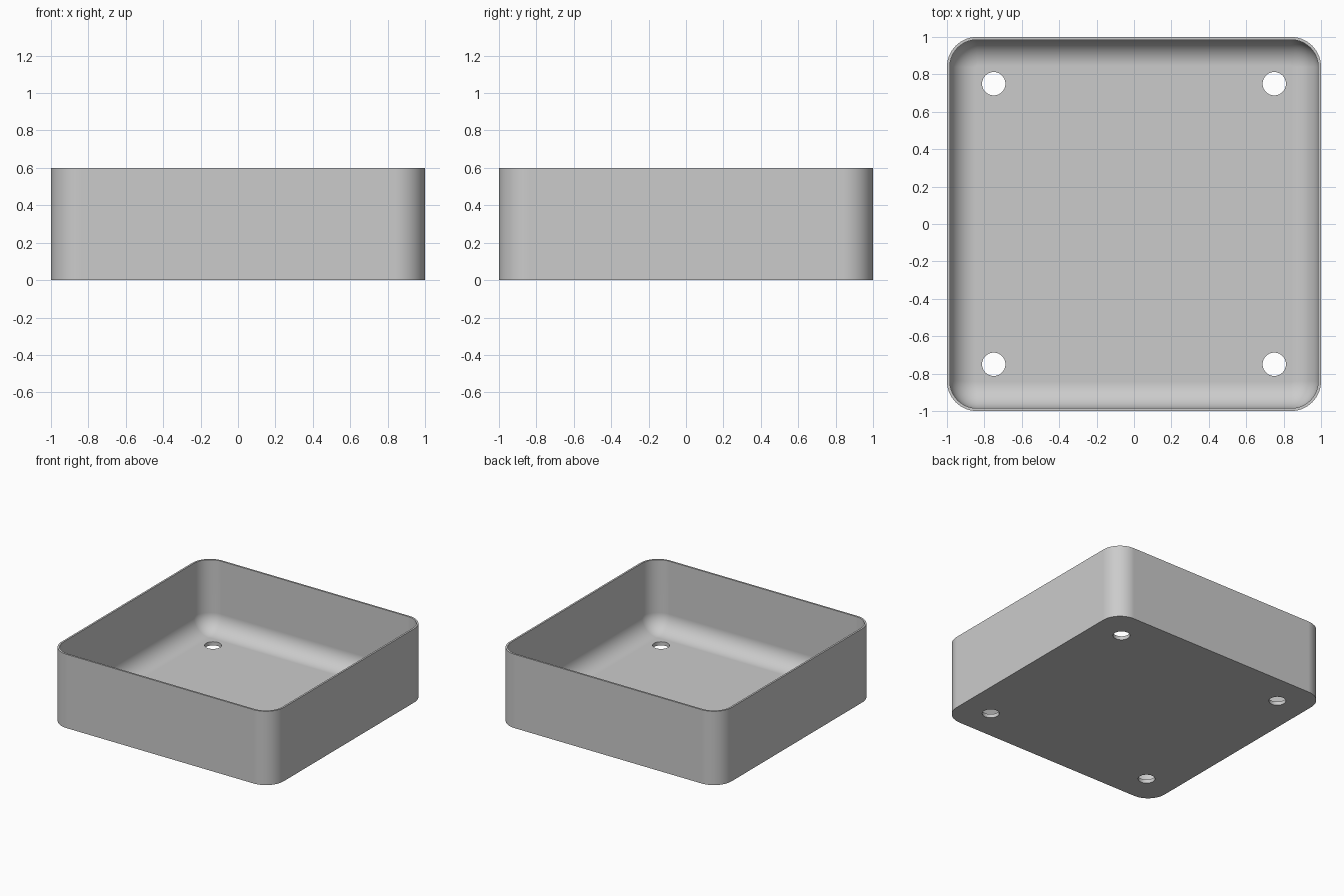
import bpy
import bmesh
from math import sin, cos, pi, radians

cube = bpy.data.objects.get("Cube")
if cube:
    bpy.data.objects.remove(cube, do_unlink=True)

HEIGHT, WALL, FLOOR = 0.6, 0.015, 0.03
CORNER, FILLET = 0.16, 0.14
ARC = 14

grey = bpy.data.materials.new("plain_grey")
grey.use_nodes = True
grey.diffuse_color = (0.6, 0.6, 0.6, 1)
grey.node_tree.nodes["Principled BSDF"].inputs["Base Color"].default_value = (0.6, 0.6, 0.6, 1)


def add_object(name, bm):
    mesh = bpy.data.meshes.new(name)
    bmesh.ops.recalc_face_normals(bm, faces=bm.faces[:])
    bm.to_mesh(mesh)
    bm.free()
    mesh.materials.append(grey)
    obj = bpy.data.objects.new(name, mesh)
    bpy.context.collection.objects.link(obj)
    return obj


def rounded_square(bm, inset, z):
    """Ring of vertices around a rounded square, offset inwards."""
    radius, centre = CORNER - inset, 1 - CORNER
    ring = []
    for quarter in range(4):
        mid = (quarter + 0.5) * pi / 2
        cx = centre * (1 if cos(mid) > 0 else -1)
        cy = centre * (1 if sin(mid) > 0 else -1)
        for i in range(ARC + 1):
            a = (quarter + i / ARC) * pi / 2
            ring.append(bm.verts.new((cx + radius * cos(a), cy + radius * sin(a), z)))
    return ring


# Tray: outer wall, rim, inner wall, rounded inside edge and floor
profile = [(0, 0), (0, HEIGHT), (WALL, HEIGHT)]
for i in range(ARC + 1):
    a = i / ARC * pi / 2
    profile.append((WALL + FILLET * (1 - cos(a)), FLOOR + FILLET * (1 - sin(a))))

bm = bmesh.new()
rings = [rounded_square(bm, inset, z) for inset, z in profile]
for low, high in zip(rings, rings[1:]):
    for i in range(len(low)):
        j = (i + 1) % len(low)
        bm.faces.new((low[i], low[j], high[j], high[i]))
bm.faces.new(rings[0])
bm.faces.new(rings[-1])
tray = add_object("tray", bm)

# Four round holes through the floor
bm = bmesh.new()
for x in (-0.75, 0.75):
    for y in (-0.75, 0.75):
        made = bmesh.ops.create_cone(bm, cap_ends=True, segments=40,
                                     radius1=0.0625, radius2=0.0625, depth=0.2)
        bmesh.ops.translate(bm, verts=made["verts"], vec=(x, y, 0))
cutter = add_object("hole_cutter", bm)
cutter.hide_render = True

holes = tray.modifiers.new("holes", 'BOOLEAN')
holes.operation = 'DIFFERENCE'
holes.solver = 'EXACT'
holes.object = cutter

bpy.ops.object.select_all(action='DESELECT')
tray.select_set(True)
bpy.context.view_layer.objects.active = tray
bpy.ops.object.modifier_apply(modifier="holes")
bpy.data.objects.remove(cutter, do_unlink=True)

# Smooth corners with crisp rim, base and hole edges
bpy.ops.object.shade_smooth_by_angle(angle=radians(30))
weighted = tray.modifiers.new("even_shading", 'WEIGHTED_NORMAL')
weighted.keep_sharp = True
